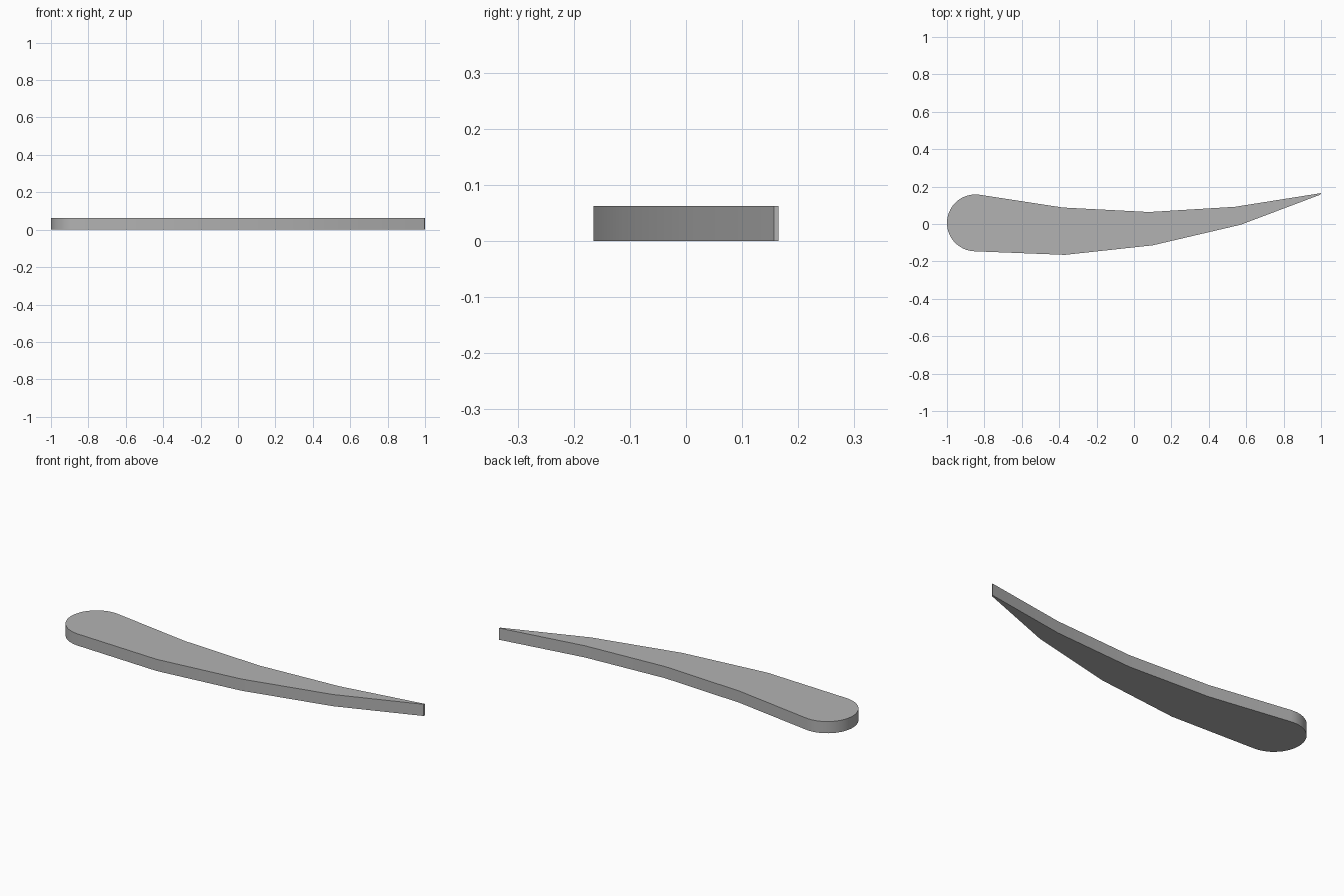
import bpy, bmesh
from math import cos, sin, radians

cube = bpy.data.objects.get("Cube")
if cube:
    bpy.data.objects.remove(cube, do_unlink=True)

HEIGHT = 0.063
STEPS = 24

grey = bpy.data.materials.new("plain grey")
grey.use_nodes = True
colour = (0.45, 0.45, 0.45, 1)
grey.diffuse_color = colour
grey.node_tree.nodes["Principled BSDF"].inputs["Base Color"].default_value = colour

# Rounded thick end, swept from the back edge round to the front edge
cx, cy, r = -0.848, 0.006, 0.152
outline = []
for i in range(STEPS + 1):
    a = radians(81 + (268 - 81) * i / STEPS)
    outline.append((cx + r * cos(a), cy + r * sin(a)))

# Front edge to the narrow tip, then the back edge returning
outline += [(-0.37, -0.165), (0.1, -0.114), (0.57, -0.004), (0.997, 0.157),
            (1.0, 0.165), (0.54, 0.092), (0.08, 0.064), (-0.38, 0.088)]

# Curved tapering blade, extruded upwards
bm = bmesh.new()
base = bm.faces.new([bm.verts.new((x, y, 0)) for x, y in outline])
top = bmesh.ops.extrude_face_region(bm, geom=[base], use_keep_orig=True)
verts = [v for v in top["geom"] if isinstance(v, bmesh.types.BMVert)]
bmesh.ops.translate(bm, verts=verts, vec=(0, 0, HEIGHT))
bmesh.ops.recalc_face_normals(bm, faces=bm.faces)
mesh = bpy.data.meshes.new("curved_blade")
bm.to_mesh(mesh)
bm.free()
mesh.materials.append(grey)
blade = bpy.data.objects.new("curved_blade", mesh)
bpy.context.collection.objects.link(blade)

# Soft sides with crisp rims
bpy.ops.object.select_all(action="DESELECT")
blade.select_set(True)
bpy.context.view_layer.objects.active = blade
bpy.ops.object.shade_smooth_by_angle(angle=radians(30))
